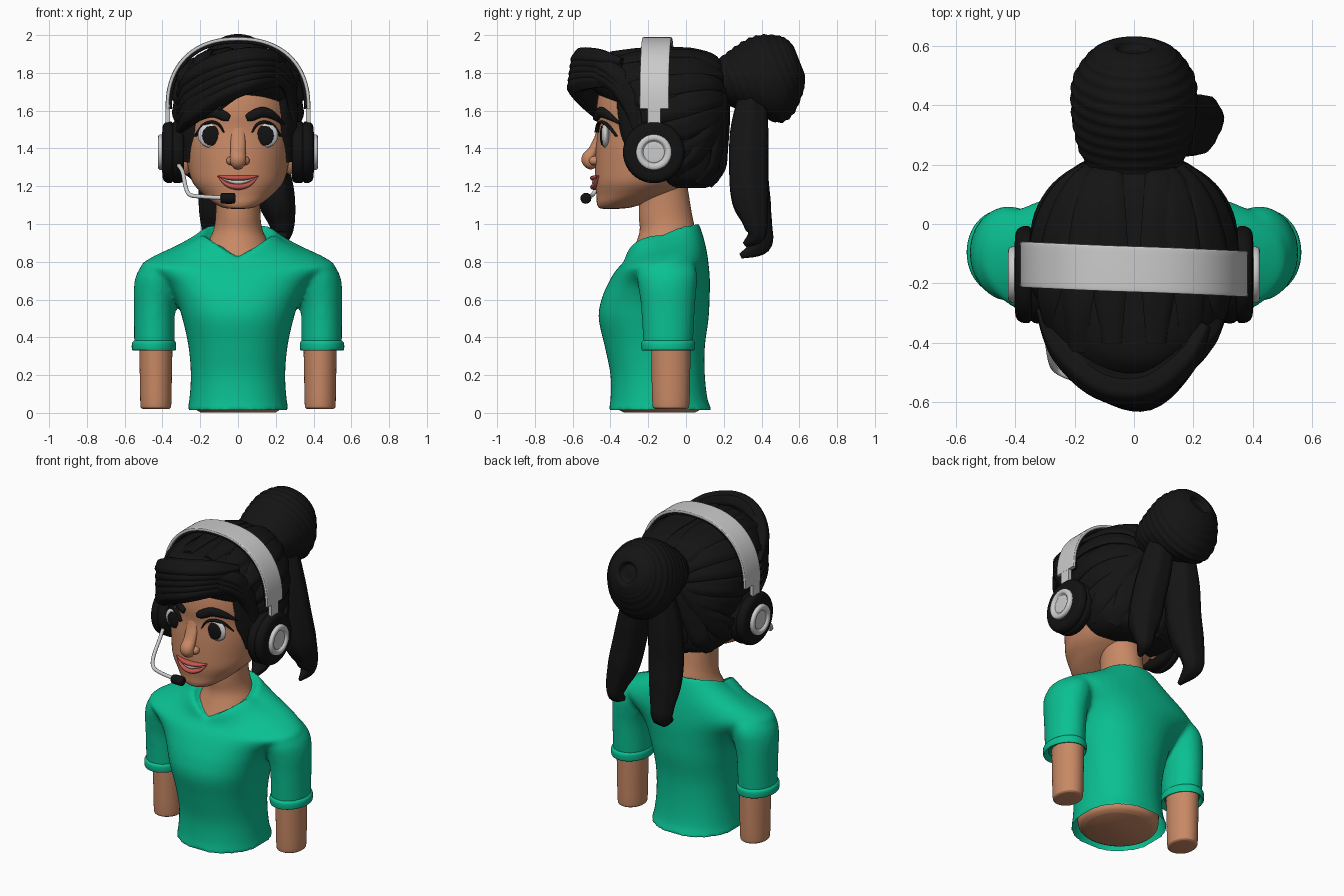
import bpy, bmesh, math
from mathutils import Vector
from mathutils.bvhtree import BVHTree

def material(name, rgb):
    m = bpy.data.materials.new(name)
    m.diffuse_color = (*rgb, 1)
    return m

SKIN = material("skin", (.58, .25, .13))
SHIRT = material("green_cloth", (.003, .53, .29))
HAIR = material("black_hair", (.007, .007, .007))
DARK = material("black_plastic", (.006, .006, .006))
LIPS = material("lip_red", (.55, .09, .07))
WHITE = material("white", (.9, .9, .88))

def spline(keys, n):
    """Catmull-Rom through tuples of any length."""
    out = []
    for i in range(len(keys) - 1):
        k = [keys[max(0, min(len(keys) - 1, i + d))] for d in (-1, 0, 1, 2)]
        for j in range(n):
            t = j / n
            out.append(tuple(.5 * (2*b + (c-a)*t + (2*a-5*b+4*c-d)*t*t + (3*b-a-3*c+d)*t**3)
                             for a, b, c, d in zip(*k)))
    return out + [tuple(keys[-1])]

def skin_rings(name, rings, mat, caps=True):
    bm = bmesh.new()
    vs = [[bm.verts.new(p) for p in r] for r in rings]
    n = len(vs[0])
    for a, b in zip(vs, vs[1:]):
        for i in range(n):
            bm.faces.new((a[i], a[(i+1) % n], b[(i+1) % n], b[i]))
    if caps:
        bm.faces.new(vs[0])
        bm.faces.new(vs[-1])
    bmesh.ops.recalc_face_normals(bm, faces=bm.faces)
    me = bpy.data.meshes.new(name)
    bm.to_mesh(me)
    bm.free()
    ob = bpy.data.objects.new(name, me)
    bpy.context.collection.objects.link(ob)
    if mat:
        me.materials.append(mat)
    return ob

def unit_ring(seg, e):
    for i in range(seg):
        a = 2 * math.pi * i / seg
        c, s = math.cos(a), math.sin(a)
        yield a, math.copysign(abs(c)**(2/e), c), math.copysign(abs(s)**(2/e), s)

def loft(name, rows, mat, e=2, seg=48, n=5, caps=True):
    """rows: z front, z back, centre x, half width, y front, y back. Steeply tilted rings turn into a V."""
    rings = []
    for zf, zb, cx, rx, yf, yb in spline(rows, n):
        vee = min(1, abs(zb - zf) / .16)**3
        ring = []
        for a, c, s in unit_ring(seg, e):
            soft = ((1-s)/2)**1.6
            sharp = .33 + .67*(1-abs(c)) if s < 0 else soft
            ring.append((cx + rx*c, (yf+yb)/2 + (yb-yf)/2*s, zb + (zf-zb)*(soft*(1-vee) + sharp*vee)))
        rings.append(ring)
    return skin_rings(name, rings, mat, caps)

def sweep(name, keys, mat, up=(0, 1, 0), e=2, seg=24, n=6, axis=None, groove=0, ripple=0):
    """keys: x, y, z, half width, half height."""
    ks = spline(keys, n)
    rings = []
    for i, k in enumerate(ks):
        p = Vector(k[:3])
        t = Vector(axis) if axis else Vector(ks[min(i+1, len(ks)-1)][:3]) - Vector(ks[max(i-1, 0)][:3])
        u = up(p) if callable(up) else Vector(up)
        side = t.cross(u).normalized()
        nrm = side.cross(t).normalized()
        f = 1 + ripple * math.sin(i * math.pi / 2)
        rings.append([p + f*(1 + groove*math.cos(6*a)) * (side*k[3]*c + nrm*k[4]*s)
                      for a, c, s in unit_ring(seg, e)])
    return skin_rings(name, rings, mat)

def ball(name, loc, scale, mat):
    bpy.ops.mesh.primitive_uv_sphere_add(segments=28, ring_count=16, location=loc)
    ob = bpy.context.object
    ob.name, ob.scale = name, scale
    ob.data.materials.append(mat)

def tree(ob):
    return BVHTree.FromPolygons([v.co for v in ob.data.vertices], [p.vertices[:] for p in ob.data.polygons])

# shirt body
shirt = loft("shirt", [(.012, .012, 0, .27, -.412, .14),
               (.07, .07, 0, .258, -.40, .115), (.2, .2, 0, .25, -.40, .10), (.35, .35, 0, .262, -.43, .10),
               (.5, .5, 0, .295, -.463, .12), (.6, .6, 0, .33, -.448, .125), (.68, .68, 0, .385, -.415, .127),
               (.735, .735, 0, .46, -.385, .125), (.765, .785, 0, .515, -.362, .12), (.785, .845, 0, .45, -.343, .112),
               (.80, .91, 0, .33, -.33, .098), (.812, .97, 0, .235, -.322, .08),
               (.822, 1.005, 0, .187, -.312, .063), (.81, .97, 0, .16, -.285, .04)], SHIRT, e=2.2)
parts = [shirt]
loft("waist", [(.003, .003, 0, .2, -.33, .05), (.03, .03, 0, .232, -.37, .085), (.1, .1, 0, .24, -.38, .09)], SKIN)

# sleeves, cuffs and arms
for s, side in ((-1, "left"), (1, "right")):
    parts.append(loft(side + "_sleeve", [(z, z, s*cx, rx, yf, yb) for z, cx, rx, yf, yb in (
        (.35, .443, .107, -.226, .036), (.55, .442, .109, -.237, .047),
        (.65, .432, .12, -.25, .055), (.72, .42, .122, -.26, .06), (.77, .405, .11, -.25, .05), (.80, .385, .085, -.22, .03),
        (.825, .35, .03, -.14, -.04))], SHIRT))
    loft(side + "_cuff", [(z, z, s*cx, rx, yf, yb) for z, cx, rx, yf, yb in (
        (.36, .44, .088, -.19, .02), (.335, .443, .105, -.225, .035), (.335, .445, .116, -.235, .045),
        (.37, .445, .116, -.237, .047), (.385, .443, .104, -.225, .037))], SHIRT, caps=False)
    loft(side + "_arm", [(z, z, s*.435, rx, -.08-ry, -.08+ry) for z, rx, ry in (
        (.02, .06, .07), (.025, .076, .09), (.05, .082, .098), (.2, .085, .102), (.45, .09, .105))], SKIN)

# blend sleeves into the body, then open the hem
for ob in parts:
    ob.select_set(True)
bpy.context.view_layer.objects.active = shirt
bpy.ops.object.join()
fuse = shirt.modifiers.new("fuse", 'REMESH')
fuse.mode, fuse.voxel_size = 'VOXEL', .013
soft = shirt.modifiers.new("soft", 'SMOOTH')
soft.factor, soft.iterations = .5, 10
bpy.ops.object.modifier_apply(modifier="fuse")
bpy.ops.object.modifier_apply(modifier="soft")
bm = bmesh.new()
bm.from_mesh(shirt.data)
bm.normal_update()
bmesh.ops.delete(bm, geom=[f for f in bm.faces if f.normal.z < -.75 and f.calc_center_median().z < .06], context='FACES')
bm.to_mesh(shirt.data)
bm.free()
if not shirt.data.materials:
    shirt.data.materials.append(SHIRT)

# neck and head
loft("neck", [(.8, .8, 0, .19, -.31, 0), (.9, .9, 0, .16, -.265, .045), (.97, .97, 0, .13, -.245, .048),
              (1.06, 1.06, 0, .118, -.25, .03), (1.25, 1.25, 0, .12, -.24, 0)], SKIN)
head = loft("head", [(1.08, 1.08, 0, .03, -.43, -.36), (1.085, 1.09, 0, .085, -.46, -.28), (1.11, 1.125, 0, .14, -.472, -.18),
                     (1.15, 1.17, 0, .19, -.474, -.06), (1.22, 1.22, 0, .24, -.482, .02), (1.3, 1.3, 0, .265, -.482, .1),
                     (1.4, 1.4, 0, .28, -.478, .14), (1.5, 1.5, 0, .283, -.47, .16), (1.6, 1.6, 0, .288, -.475, .16),
                     (1.72, 1.72, 0, .27, -.45, .14), (1.82, 1.82, 0, .2, -.35, .08), (1.87, 1.87, 0, .05, -.2, -.05)],
            SKIN, e=2.1)
face = tree(head)

def on_face(x, z, out=0):
    return face.ray_cast(Vector((x, -2, z)), Vector((0, 1, 0)))[0].y - out

def face_line(name, pts, mat, out=.004):
    """pts: x, z, half thickness outward, half height."""
    sweep(name, [(x, on_face(x, z, out), z, d, h) for x, z, d, h in pts], mat, up=(0, 0, 1), seg=14)

# eyes, lashes, brows and ears
for s, side in ((-1, "left"), (1, "right")):
    y = on_face(s*.14, 1.47)
    ball(side + "_eye", (s*.143, y+.008, 1.47), (.07, .024, .066), WHITE)
    ball(side + "_pupil", (s*.14, y-.009, 1.468), (.05, .012, .052), DARK)
    face_line(side + "_lashes", [(s*x, z, .012, h) for x, z, h in (
        (.075, 1.485, .003), (.1, 1.525, .007), (.14, 1.54, .008), (.185, 1.52, .009), (.225, 1.465, .003))], DARK, .012)
    face_line(side + "_brow", [(s*x, z, .016, h) for x, z, h in (
        (.045, 1.56, .015), (.07, 1.57, .026), (.13, 1.592, .028), (.19, 1.572, .02), (.235, 1.53, .004))], HAIR, .006)
    ball(side + "_ear", (s*.275, -.16, 1.36), (.035, .06, .1), SKIN)
    ball(side + "_nostril", (s*.037, -.484, 1.335), (.025, .03, .024), SKIN)

# nose and mouth
sweep("nose", [(0, -.455, 1.53, .03, .01), (0, -.466, 1.46, .038, .018), (0, -.49, 1.39, .04, .028),
               (0, -.516, 1.345, .043, .038), (0, -.5, 1.315, .036, .03), (0, -.48, 1.305, .01, .01)], SKIN)
face_line("upper_lip", [(-.108, 1.255, .005, .003), (-.06, 1.246, .016, .011), (-.02, 1.243, .022, .014),
                        (.02, 1.243, .022, .014), (.06, 1.246, .016, .011), (.108, 1.255, .005, .003)], LIPS)
face_line("lower_lip", [(-.105, 1.252, .005, .003), (-.06, 1.21, .016, .011), (0, 1.196, .024, .016),
                        (.06, 1.21, .016, .011), (.105, 1.252, .005, .003)], LIPS)
face_line("teeth", [(-.085, 1.24, .006, .004), (0, 1.221, .012, .012), (.085, 1.24, .006, .004)], WHITE)

# hair cap
cap = loft("hair_cap", [(1.19, 1.19, 0, .13, -.08, .1), (1.22, 1.22, 0, .23, -.18, .165), (1.3, 1.3, 0, .285, -.25, .195),
                        (1.45, 1.45, 0, .31, -.34, .205), (1.6, 1.6, 0, .325, -.38, .215), (1.66, 1.66, 0, .328, -.44, .215),
                        (1.73, 1.73, 0, .322, -.5, .215), (1.8, 1.8, 0, .295, -.52, .21), (1.86, 1.86, 0, .24, -.49, .18),
                        (1.9, 1.9, 0, .155, -.42, .12), (1.918, 1.918, 0, .03, -.2, -.06)], HAIR, e=2.35)
scalp = tree(cap)
C = Vector((0, -.1, 1.55))
def radial(p):
    return p - C

# combed locks gathered from the hairline to the bun
starts = [(.3, -.22, 1.3), (.33, -.27, 1.42), (.33, -.3, 1.54), (.33, -.34, 1.66), (.29, -.4, 1.76),
          (.2, -.45, 1.86), (.08, -.42, 1.92), (.2, .06, 1.22), (.07, .12, 1.21), (.28, -.06, 1.25)]
for s, side in ((-1, "left"), (1, "right")):
    for i, (x, y, z) in enumerate(starts):
        a = (Vector((s*x, y, z)) - C).normalized()
        b = (Vector((s*.07, .25, 1.62 + .03*min(i, 6))) - C).normalized()
        keys = []
        for j in range(7):
            t = j / 6
            p = scalp.ray_cast(C, a.slerp(b, t))[0]
            w = math.sin(math.pi * (.12 + .8*t))
            keys.append((*p, .015 + .05*w, .006 + .015*w))
        sweep(f"{side}_combed_lock_{i}", keys, HAIR, up=radial, seg=24, n=4, groove=.05)
    # hair beside the face
    sweep(side + "_sideburn", [(s*.24, -.34, 1.74, .03, .02), (s*.262, -.305, 1.6, .07, .022),
                               (s*.268, -.285, 1.46, .065, .022), (s*.27, -.26, 1.33, .03, .015)],
          HAIR, up=radial, groove=.05)

# swept fringe
for k in range(5):
    sweep(f"fringe_lock_{k}", [(.24, -.34, 1.86-.03*k, .02, .02), (.17, -.46, 1.88-.028*k, .05, .04),
                               (.04, -.55-.006*k, 1.88-.034*k, .058, .05), (-.11, -.535, 1.845-.042*k, .058, .05),
                               (-.24, -.42, 1.77-.048*k, .05, .045), (-.31, -.29, 1.68-.045*k, .02, .02)],
          HAIR, up=radial, groove=.06)
for k in range(3):
    sweep(f"temple_lock_{k}", [(.06+.03*k, -.54, 1.79+.03*k, .02, .02), (.17, -.47, 1.795+.03*k, .045, .03),
                               (.255, -.37, 1.735+.03*k, .045, .03), (.29, -.29, 1.6+.03*k, .035, .02),
                               (.295, -.26, 1.45, .01, .01)], HAIR, up=radial, groove=.06)
sweep("loose_wisp", [(.04, -.57, 1.72, .02, .015), (-.04, -.56, 1.67, .025, .016), (-.1, -.52, 1.6, .004, .004)],
      HAIR, up=radial)

# coiled bun, dimpled at its end
sweep("bun", [(0, .16, 1.74, .13, .12), (0, .24, 1.745, .18, .15), (0, .32, 1.75, .202, .195), (0, .41, 1.757, .212, .238),
              (0, .485, 1.792, .205, .226), (0, .55, 1.838, .165, .172), (0, .583, 1.86, .125, .125), (0, .60, 1.865, .07, .07),
              (0, .57, 1.855, .05, .05), (0, .57, 1.855, .01, .01)],
      HAIR, up=(0, 0, 1), axis=(0, .93, .37), seg=40, n=8, ripple=.016)

# two hanging tails
for name, keys in (
    ("right_tail", [(.09, .35, 1.66, .08, .08), (.125, .335, 1.48, .095, .105), (.17, .33, 1.28, .1, .105),
                    (.203, .34, 1.13, .095, .1), (.23, .365, 1.02, .07, .07), (.235, .37, .94, .045, .05),
                    (.22, .31, .89, .008, .015)]),
    ("left_tail", [(-.06, .35, 1.66, .08, .08), (-.085, .335, 1.45, .1, .105), (-.095, .335, 1.25, .105, .105),
                   (-.105, .36, 1.09, .098, .095), (-.11, .395, .98, .08, .065), (-.11, .395, .89, .06, .055),
                   (-.1, .29, .83, .012, .014)])):
    sweep(name, keys, HAIR, groove=.05)

# headset band with dark padding
def band(name, a, b, t, w, mat):
    keys = []
    for i in range(25):
        c, s = math.cos(math.pi*i/24), math.sin(math.pi*i/24)
        keys.append((-a*math.copysign(abs(c)**.87, c), -.152 + .016*c, 1.61 + b*abs(s)**.87, t, w))
    sweep(name, keys, mat, e=8, seg=32, n=2)
band("headband", .374, .37, .01, .077, None)
band("headband_padding", .358, .354, .008, .07, DARK)

# ear cups
for s, side in ((-1, "left"), (1, "right")):
    for name, prof, mat in (
        ("_ear_cup", [(.285, .09), (.287, .145), (.305, .162), (.335, .163), (.345, .155), (.355, .163),
                      (.38, .16), (.398, .14), (.402, .08)], DARK),
        ("_ear_disc", [(.385, .094), (.412, .094), (.422, .086), (.422, .068), (.41, .058), (.412, .05), (.412, .01)], None)):
        sweep(side + name, [(s*x, -.17, 1.38, r, r) for x, r in prof], mat, up=(0, 0, 1), axis=(1, 0, 0), seg=40, n=3)
    bpy.ops.mesh.primitive_cube_add(size=1, location=(s*.372, -.17, 1.57))
    bpy.context.object.name, bpy.context.object.scale = side + "_slider", (.022, .07, .13)

# microphone on its boom
sweep("microphone_boom", [(x, y, z, .011, .011) for x, y, z in (
    (-.33, -.27, 1.33), (-.295, -.37, 1.28), (-.278, -.46, 1.2), (-.255, -.495, 1.155), (-.19, -.52, 1.145), (-.08, -.53, 1.138))],
    None, up=(.1, .3, 1), seg=12)
sweep("microphone", [(x, -.53, 1.136, r, r) for x, r in ((-.092, .018), (-.086, .027), (-.05, .029), (-.02, .027), (-.013, .015))],
      DARK, up=(0, 0, 1), axis=(1, 0, 0))

# smooth shading
bpy.ops.object.select_all(action='SELECT')
bpy.context.view_layer.objects.active = head
bpy.ops.object.shade_smooth_by_angle(angle=math.radians(45))
